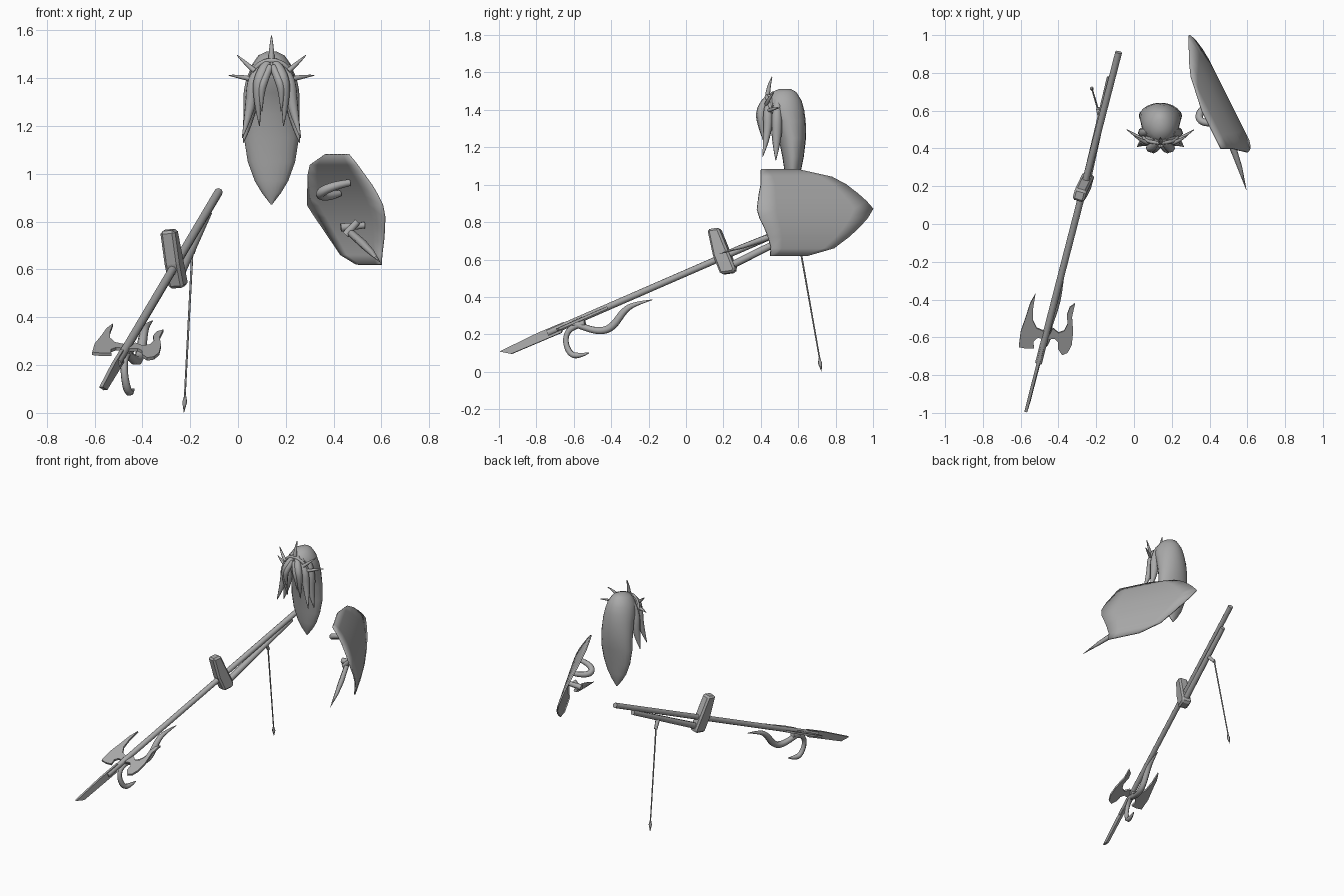
import bpy, bmesh, math
from mathutils import Vector

cube = bpy.data.objects.get("Cube")
if cube:
    bpy.data.objects.remove(cube, do_unlink=True)

grey = bpy.data.materials.new("plain grey")
grey.use_nodes = True
grey.diffuse_color = (0.4, 0.4, 0.4, 1)
grey.node_tree.nodes["Principled BSDF"].inputs["Base Color"].default_value = (0.4, 0.4, 0.4, 1)

# Polearm frame: along the shaft, up and sideways
ORIGIN = Vector((-0.264, 0.2, 0.615))
ALONG = Vector((0.23, 0.892, 0.388)).normalized()
SIDE = ALONG.cross(Vector((-0.166, -0.333, 0.927))).normalized()
UP = SIDE.cross(ALONG)
ROLLED = (UP + SIDE * 0.2).normalized()   # crescents are rolled about the shaft


def select(ob):
    bpy.ops.object.select_all(action='DESELECT')
    ob.select_set(True)
    bpy.context.view_layer.objects.active = ob


def finish(name, bm, smooth=None):
    bmesh.ops.recalc_face_normals(bm, faces=bm.faces)
    me = bpy.data.meshes.new(name)
    bm.to_mesh(me)
    bm.free()
    ob = bpy.data.objects.new(name, me)
    bpy.context.collection.objects.link(ob)
    me.materials.append(grey)
    if smooth:
        select(ob)
        bpy.ops.object.shade_smooth_by_angle(angle=math.radians(smooth))
    return ob


def tube(name, pts, radii, res=2, curved=True):
    """Round tube through points, with its own radius at each one."""
    cu = bpy.data.curves.new(name, 'CURVE')
    cu.dimensions = '3D'
    cu.bevel_depth = 1
    cu.bevel_resolution = res
    cu.use_fill_caps = True
    sp = cu.splines.new('NURBS' if curved else 'POLY')
    sp.points.add(len(pts) - 1)
    for p, co, r in zip(sp.points, pts, radii):
        p.co = (*co, 1)
        p.radius = r
    if curved:
        sp.order_u = 3
        sp.use_endpoint_u = True
        sp.resolution_u = 4
    sp.use_smooth = res > 0
    ob = bpy.data.objects.new(name, cu)
    bpy.context.collection.objects.link(ob)
    select(ob)
    bpy.ops.object.convert(target='MESH')
    ob = bpy.context.object
    ob.data.materials.clear()
    ob.data.materials.append(grey)
    return ob


def plate(name, pts, normal, thick):
    bm = bmesh.new()
    f = bm.faces.new([bm.verts.new(Vector(p) - normal * thick / 2) for p in pts])
    new = bmesh.ops.extrude_face_region(bm, geom=[f])["geom"]
    bmesh.ops.translate(bm, vec=normal * thick, verts=[v for v in new if isinstance(v, bmesh.types.BMVert)])
    return finish(name, bm)


def local(a, u, s=0):
    return ORIGIN + ALONG * a + UP * u + SIDE * s


def flat(x, y):       # point on the rolled sideways plane of the polearm
    n = ROLLED
    return Vector((x, y, ORIGIN.z - (n.x * (x - ORIGIN.x) + n.y * (y - ORIGIN.y)) / n.z))


def upright(y, z):    # point on the upright plane of the polearm
    return Vector((ORIGIN.x - (SIDE.y * (y - ORIGIN.y) + SIDE.z * (z - ORIGIN.z)) / SIDE.x, y, z))


# Polearm
tube("shaft", [local(-1.05, 0), local(0.795, 0)], [0.018, 0.018], 2, False)
plate("spear_blade", [local(-0.95, 0.02), local(-1.1, 0.022), local(-1.335, 0.012),
                      local(-1.28, -0.025), local(-0.98, -0.028)], SIDE, 0.016)
guard = plate("guard_block", [upright(*p) for p in
              [(.12, .76), (.18, .77), (.225, .66), (.27, .55), (.26, .53), (.19, .52), (.15, .62)]], SIDE, 0.064)
chamfer = guard.modifiers.new("chamfer", 'BEVEL')
chamfer.width = 0.012
chamfer.segments = 1
tube("lower_rod", [local(0.03, -0.06), local(0.63, -0.026, -0.012)], [0.022, 0.018], 1, False)
plate("left_crescent", [flat(*p) for p in
                        [(-.43, -.55), (-.40, -.575), (-.37, -.565), (-.352, -.53), (-.355, -.48), (-.34, -.44),
                         (-.312, -.42), (-.328, -.49), (-.322, -.57), (-.33, -.64), (-.352, -.68), (-.38, -.692),
                         (-.402, -.66), (-.402, -.625), (-.42, -.605), (-.46, -.61)]], ROLLED, 0.014)
plate("right_crescent", [flat(*p) for p in
                         [(-.45, -.55), (-.48, -.565), (-.515, -.55), (-.535, -.51), (-.535, -.45), (-.522, -.37),
                          (-.55, -.42), (-.572, -.49), (-.6, -.57), (-.61, -.65), (-.57, -.657), (-.53, -.655),
                          (-.532, -.62), (-.51, -.6), (-.46, -.61)]], ROLLED, 0.014)
tube("rear_prong", [upright(*p) for p in
                    [(-.6, .26), (-.53, .23), (-.45, .215), (-.39, .24), (-.33, .33), (-.27, .365), (-.18, .385)]],
     [.02, .018, .022, .022, .02, .013, .002], 1)
tube("lower_hook", [upright(*p) for p in
                    [(-.54, .26), (-.62, .24), (-.65, .17), (-.62, .09), (-.57, .085), (-.52, .1)]],
     [.02, .016, .015, .018, .016, .003], 1)

# Hanging dart
tube("dart_mount", [(-.175, .56, .73), (-.19, .61, .67)], [.016, .011], 1, False)
tube("dart_cord", [(-.19, .605, .69), (-.224, .72, .04)], [.005, .004], 1, False)
tube("dart_head", [(-.221, .712, .075), (-.223, .717, .045), (-.226, .724, .002)], [.004, .011, .001], 1, False)

# Shield: curved sheet between a front and a back edge at each height
ROWS = [(.62, .45, .65), (.66, .455, .79), (.72, .44, .87), (.77, .42, .925), (.82, .395, .97), (.87, .38, 1.0),
        (.91, .385, .965), (.95, .39, .92), (1.0, .40, .855), (1.04, .40, .78), (1.08, .40, .60)]


def shield_x(y, z):
    return 0.55 - 0.5 * (y - 0.5) - 0.35 * (z - 0.85) - 1.1 * (z - 0.85) ** 2


bm = bmesh.new()
N = 6
grid = []
for z, y0, y1 in ROWS:
    ys = [y0 + (y1 - y0) * i / N for i in range(N + 1)]
    grid.append([bm.verts.new((shield_x(y, z), y, z)) for y in ys])
for lo, hi in zip(grid, grid[1:]):
    for i in range(N):
        bm.faces.new((lo[i], lo[i + 1], hi[i + 1], hi[i]))
shield = finish("shield", bm, 40)
mod = shield.modifiers.new("thickness", 'SOLIDIFY')
mod.thickness = 0.01
mod.offset = 0

# Strap and dagger on the inner face of the shield
tube("shield_strap", [(.468, .54, .963), (.41, .53, .953), (.345, .545, .925), (.345, .59, .905), (.40, .64, .91), (.425, .66, .918)],
     [.014, .018, .02, .02, .018, .014])
tube("dagger_bracket", [(.43, .55, .775), (.53, .56, .785)], [.02, .015], 1, False)
tube("dagger_clip", [(.45, .54, .745), (.50, .54, .80)], [.018, .016], 1, False)
tube("dagger", [(.445, .60, .77), (.475, .53, .75), (.525, .40, .705), (.56, .30, .67), (.595, .18, .63)],
     [.012, .016, .018, .013, .001], 1, False)

# Hair body: stacked rings of height, front edge, back edge, half width
CX = 0.14
RINGS = [(1.512, .50, .56, .02), (1.495, .455, .59, .055), (1.45, .425, .618, .086), (1.40, .43, .632, .10),
         (1.34, .465, .64, .107), (1.25, .495, .642, .112), (1.15, .515, .63, .115), (1.05, .53, .61, .099),
         (.97, .54, .60, .07), (.92, .55, .59, .04), (.872, .57, .575, .003)]
bm = bmesh.new()
S = 20
prev = None
for z, y0, y1, w in RINGS:
    ring = []
    for i in range(S):
        t = 2 * math.pi * i / S
        ring.append(bm.verts.new((CX + w * math.cos(t), (y0 + y1) / 2 + (y1 - y0) / 2 * math.sin(t), z)))
    if prev:
        for i in range(S):
            j = (i + 1) % S
            bm.faces.new((prev[i], prev[j], ring[j], ring[i]))
    else:
        bm.faces.new(ring)
    prev = ring
bm.faces.new(prev)
finish("hair_body", bm, 60)

# Locks and crown spikes, mirrored about the middle of the head
LOCKS = {
    "fringe": ([(.01, .45, 1.47), (.04, .405, 1.43), (.062, .40, 1.34), (.05, .425, 1.20)], [.018, .026, .023, .002]),
    "side": ([(.03, .46, 1.46), (.078, .435, 1.41), (.085, .44, 1.28), (.122, .41, 1.15)], [.02, .026, .026, .002]),
    "rear": ([(.06, .49, 1.45), (.088, .485, 1.38), (.088, .485, 1.25), (.118, .48, 1.13)], [.02, .03, .03, .002]),
    "short": ([(.005, .42, 1.45), (.03, .393, 1.40), (.045, .39, 1.34), (.04, .405, 1.26)], [.014, .02, .015, .002]),
}
SPIKES = {"low": ([(.08, .44, 1.395), (.12, .46, 1.405), (.178, .50, 1.412)], [.011, .011, .002]),
          "high": ([(.07, .43, 1.43), (.10, .44, 1.455), (.143, .47, 1.495)], [.011, .011, .002])}
for group, kind in ((LOCKS, "lock"), (SPIKES, "spike")):
    for name, (pts, radii) in group.items():
        for sign, side in ((1, "left"), (-1, "right")):
            tube(f"{side}_{name}_{kind}", [(CX + sign * x, y, z) for x, y, z in pts], radii)
tube("top_spike", [(CX, .435, 1.45), (CX, .435, 1.51), (CX, .46, 1.577)], [.013, .014, .002])
tube("circlet", [(CX + 0.09 * math.cos(t), .46 - 0.03 * math.sin(t), 1.385 + 0.09 * math.sin(t))
                 for t in [math.pi * i / 8 for i in range(9)]], [.01] * 9)
